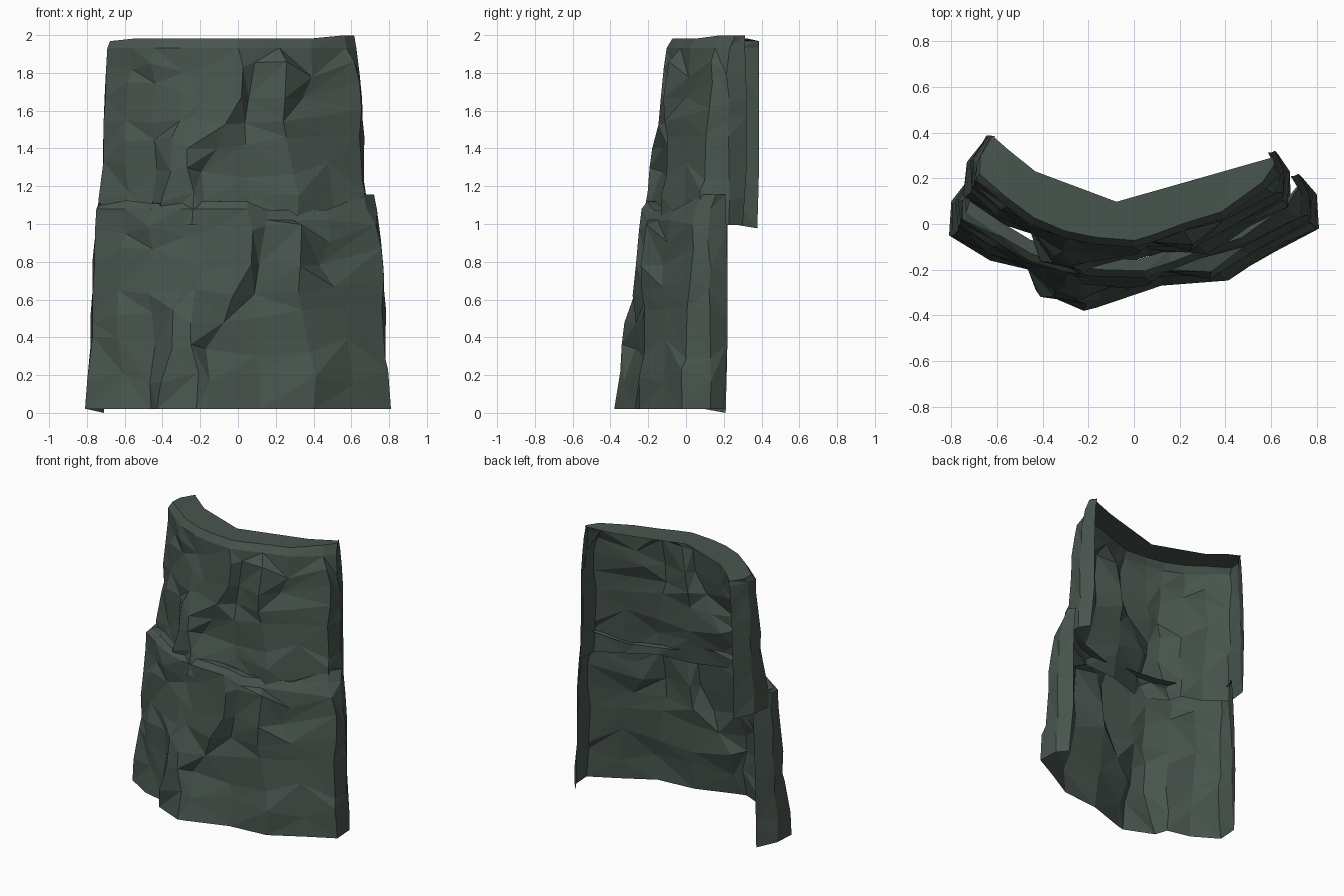
import bpy, bmesh, math, random
from mathutils import Vector, Matrix

if "Cube" in bpy.data.objects:
    bpy.data.objects.remove(bpy.data.objects["Cube"])

# One flat dark grey-green stone colour
stone = bpy.data.materials.new("dark_green_stone")
stone.diffuse_color = (0.066, 0.090, 0.077, 1)
stone.use_nodes = True
stone.node_tree.nodes["Principled BSDF"].inputs["Base Color"].default_value = stone.diffuse_color

# Cross-sections of the open rock shell, from back left round the front to back right
BASE = [(-.71, .21), (-.80, .10), (-.81, -.05), (-.63, -.16), (-.46, -.20), (-.43, -.29), (-.22, -.38),
        (-.16, -.365), (.12, -.27), (.40, -.245), (.62, -.12), (.81, -.02), (.80, .13), (.74, .20)]
LOW = [(-.71, .22), (-.78, .10), (-.77, -.03), (-.64, -.13), (-.44, -.19), (-.35, -.32), (-.25, -.34),
       (-.17, -.27), (.10, -.23), (.38, -.22), (.58, -.11), (.78, 0), (.78, .13), (.72, .22)]
HIGH = [(-.70, .22), (-.77, .10), (-.76, 0), (-.62, -.10), (-.45, -.16), (-.30, -.24), (-.18, -.25),
        (.07, -.265), (.11, -.20), (.33, -.24), (.43, -.12), (.76, .04), (.77, .13), (.72, .22)]
CROWN = [(-.68, .22), (-.75, .10), (-.75, .02), (-.60, -.08), (-.46, -.16), (-.30, -.21), (-.15, -.23),
         (.05, -.235), (.16, -.20), (.29, -.15), (.48, -.09), (.68, .05), (.735, .13), (.70, .21)]
BACK_EDGE = [(-.68, .22), (-.48, .08), (-.05, -.04), (.71, .19)]
LEVELS = [(.02, BASE), (.35, LOW), (.82, HIGH), (1.08, CROWN)]


def back_point(x):
    """Point on the straight back edge of the cap behind a given x."""
    x = min(max(x, BACK_EDGE[0][0]), BACK_EDGE[-1][0])
    if abs(x + .05) < .101:
        x = -.05
    for (x0, y0), (x1, y1) in zip(BACK_EDGE, BACK_EDGE[1:]):
        if x <= x1:
            return x, y0 + (y1 - y0) * (x - x0) / (x1 - x0)


def rock_rows(rng, cap):
    """Section rows plus roughened rows in between; cap = how far the top reaches back."""
    rows = []
    for k, (z, sec) in enumerate(LEVELS):
        n = len(sec)
        rows.append([Vector((x, y, z + (0 if k == 0 else rng.uniform(-.07, .07) * (k < 3))))
                     for x, y in sec])
        if k == len(LEVELS) - 1:
            break
        z1, nxt = LEVELS[k + 1]
        for t in ((.5,) if k != 1 else (.33, .67)):
            row = []
            for i in range(n):
                p = Vector((*sec[i], z)).lerp(Vector((*nxt[i], z1)), t)
                if 0 < i < n - 1:
                    edge = i in (1, 2, n - 3, n - 2)
                    p += Vector((rng.uniform(-.012, .012) if edge else rng.uniform(-.03, .03),
                                 rng.uniform(-.018, .018), rng.uniform(-.05, .05)))
                row.append(p)
            rows.append(row)
    rows[0][0].z = 0
    # chipped shoulder, then the cap running towards its back edge
    top = []
    for x, y in CROWN:
        z = 1.135 + .02 * (x > .5) - .015 * (x < -.6)
        if cap < 1:
            z -= .06 if .15 < x < .5 else rng.uniform(0, .03) * (x < .5)
        top.append(Vector((x * .98, y + (.03 if y < .15 else 0), z)))
    if cap < 1:
        for p, (x, y) in zip(rows[-1], CROWN):
            p.z -= .06 if .15 < x < .5 else 0
    rows.append(top)
    rows.append([p.lerp(Vector((*back_point(x), p.z)), cap) for p, (x, y) in zip(top, CROWN)])
    return rows


def build_rock(name, matrix, seed, cap):
    rng = random.Random(seed)
    bm = bmesh.new()
    rows = [[bm.verts.new(p) for p in row] for row in rock_rows(rng, cap)]
    for a, b in zip(rows, rows[1:]):
        for i in range(len(a) - 1):
            q = [a[i], a[i + 1], b[i + 1], b[i]]
            if rng.random() < .5:
                q = q[1:] + q[:1]
            bm.faces.new((q[0], q[1], q[2]))
            bm.faces.new((q[0], q[2], q[3]))
    bmesh.ops.remove_doubles(bm, verts=bm.verts, dist=.004)
    bmesh.ops.transform(bm, matrix=matrix, verts=bm.verts)
    me = bpy.data.meshes.new(name)
    bm.to_mesh(me)
    bm.free()
    me.materials.append(stone)
    bpy.context.collection.objects.link(bpy.data.objects.new(name, me))


# Lower cliff block with a narrow ledge, and the smaller, set-back, turned copy stacked on it
build_rock("lower_cliff", Matrix.Identity(4), 4, .3)
build_rock("upper_cliff", Matrix.Translation((-.03, .135, .977))
           @ Matrix.Rotation(math.radians(-3), 4, 'Z')
           @ Matrix.Diagonal((.885, 1, .885, 1)), 4, 1)
